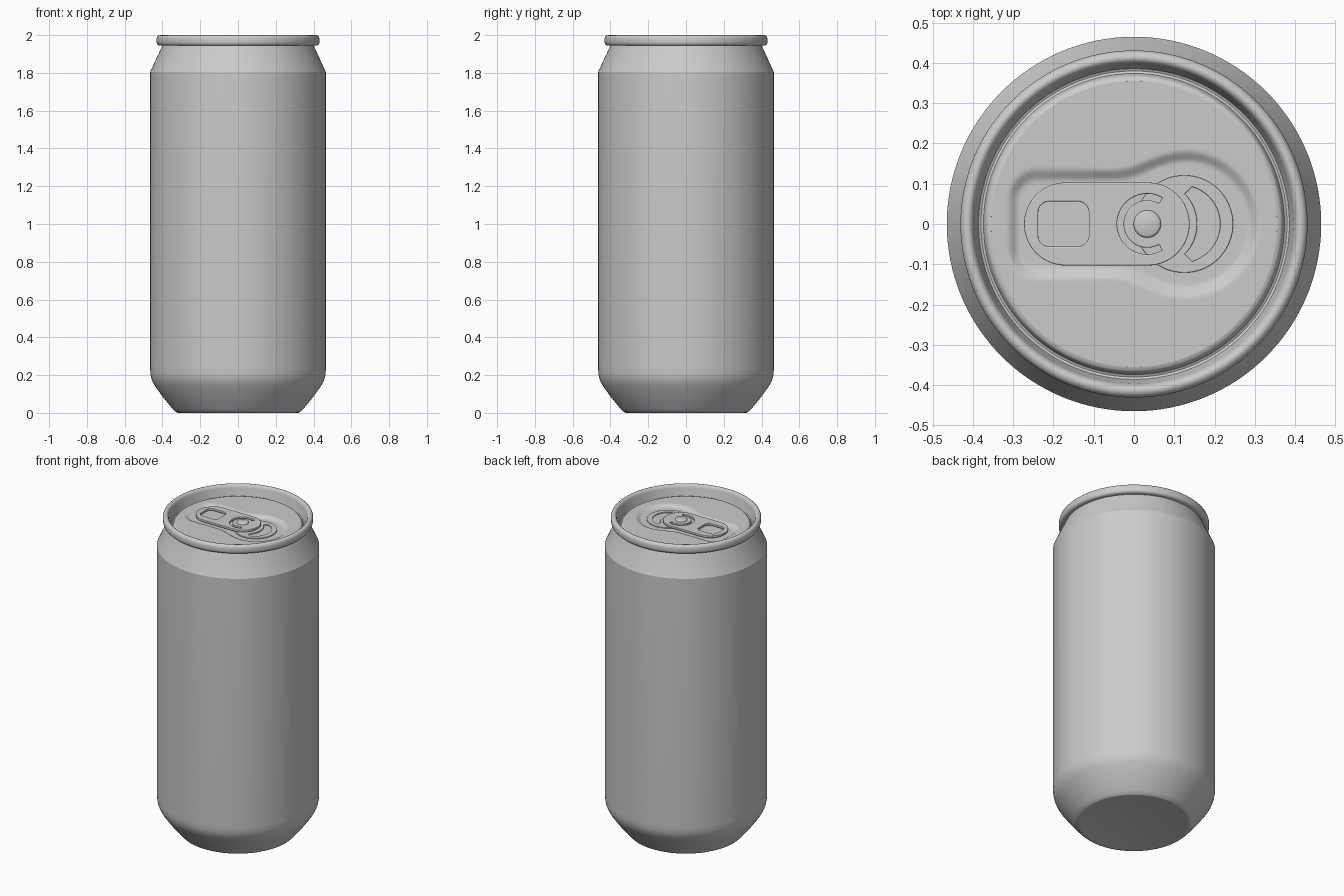
import bpy, bmesh, math

if "Cube" in bpy.data.objects:
    bpy.data.objects.remove(bpy.data.objects["Cube"])

metal = bpy.data.materials.new("aluminium grey")
metal.diffuse_color = (0.6, 0.6, 0.6, 1)
metal.use_nodes = True
metal.node_tree.nodes["Principled BSDF"].inputs["Base Color"].default_value = metal.diffuse_color


def finish(obj, angle):
    obj.data.materials.clear()
    obj.data.materials.append(metal)
    bpy.ops.object.select_all(action='DESELECT')
    obj.select_set(True)
    bpy.context.view_layer.objects.active = obj
    bpy.ops.object.shade_smooth_by_angle(angle=math.radians(angle))
    return obj


def lathe(name, profile, angle, seg=128, cx=0.0, height=None):
    """Revolve (radius, z) points around a vertical axis at x = cx."""
    bm = bmesh.new()
    rings = []
    for r, z in profile:
        n = 1 if r == 0 else seg
        ring = []
        for i in range(n):
            a = 2 * math.pi * i / seg
            x, y = cx + r * math.cos(a), r * math.sin(a)
            ring.append(bm.verts.new((x, y, z + (height(x, y) if height else 0))))
        rings.append(ring)
    for a, b in zip(rings, rings[1:]):
        for i in range(seg):
            j = (i + 1) % seg
            if len(a) == 1:
                bm.faces.new((a[0], b[j], b[i]))
            elif len(b) == 1:
                bm.faces.new((a[i], a[j], b[0]))
            else:
                bm.faces.new((a[i], a[j], b[j], b[i]))
    me = bpy.data.meshes.new(name)
    bm.to_mesh(me)
    bm.free()
    obj = bpy.data.objects.new(name, me)
    bpy.context.collection.objects.link(obj)
    return finish(obj, angle)


def arc(cx, cy, r, a0, a1, n=24):
    return [(cx + r * math.cos(math.radians(a0 + (a1 - a0) * i / n)),
             cy + r * math.sin(math.radians(a0 + (a1 - a0) * i / n))) for i in range(n + 1)]


def plate(name, outlines, z, half, bevel):
    """Filled flat plate; every outline after the first is a hole."""
    cu = bpy.data.curves.new(name, 'CURVE')
    cu.dimensions = '2D'
    cu.fill_mode = 'BOTH'
    cu.extrude, cu.bevel_depth, cu.bevel_resolution = half, bevel, 2
    for k, pts in enumerate(outlines):
        if k:
            pts = pts[::-1]
        sp = cu.splines.new('POLY')
        sp.points.add(len(pts) - 1)
        for p, (x, y) in zip(sp.points, pts):
            p.co = (x, y, 0, 1)
        sp.use_cyclic_u = True
    obj = bpy.data.objects.new(name, cu)
    obj.location.z = z
    bpy.context.collection.objects.link(obj)
    bpy.ops.object.select_all(action='DESELECT')
    obj.select_set(True)
    bpy.context.view_layer.objects.active = obj
    bpy.ops.object.convert(target='MESH')
    return finish(bpy.context.view_layer.objects.active, 35)


# can body: shallow dome, tapered base, straight wall, neck
lathe("can_body", [(0, .02), (.12, .017), (.22, .01), (.3, .002), (.312, 0), (.322, .001),
                   (.332, .006), (.345, .019), (.40, .087), (.44, .143), (.452, .164), (.46, .186),
                   (.464, .21), (.465, .235), (.465, 1.805), (.403, 1.94), (.40, 1.95)], 20)

# rolled rim with inner wall and countersink groove
lathe("rim", [(.398, 1.944), (.415, 1.944), (.424, 1.947), (.429, 1.954), (.431, 1.962),
              (.431, 1.982), (.428, 1.991), (.422, 1.997), (.414, 2.0), (.407, 1.998),
              (.401, 1.992), (.397, 1.98), (.389, 1.93), (.386, 1.921), (.380, 1.918),
              (.374, 1.921), (.371, 1.929), (.368, 1.939), (.363, 1.944), (.355, 1.946)], 40)


# lid panel with a soft keyhole-shaped recess
def recess(x, y):
    dx, dy, c = abs(x + .09) - .21 + .06, abs(y) - .122 + .06, .06
    box = math.hypot(max(dx, 0), max(dy, 0)) + min(max(dx, dy), 0) - c
    disc = math.hypot(x - .13, y) - .168
    h = max(.05 - abs(box - disc), 0) / .05
    d = min(box, disc) - h * h * .0125
    t = min(max((.016 - d) / .032, 0), 1)
    return -.015 * t * t * (3 - 2 * t)


lathe("lid_panel", [(.355 * (1 - i / 70), 1.946) for i in range(70)] + [(0, 1.946)],
      60, 160, height=recess)

# raised mouth panel with a crescent window
window = arc(.118, 0, .098, -75, 75, 28) + arc(.05, 0, .105, 52, -52, 16)[1:-1]
plate("mouth_panel", [arc(.125, 0, .119, 0, 355, 71), window], 1.933, .002, .002)

# pull tab: rounded plate with finger hole and C-shaped slot
outline = arc(.035, 0, .1, -90, 90, 40) + arc(-.17, 0, .1, 90, 270, 40)
finger = []
for sx, sy, a in ((1, 1, 0), (-1, 1, 90), (-1, -1, 180), (1, -1, 270)):
    finger += arc(-.175 + sx * .035, sy * .028, .031, a, a + 90, 8)
slot = arc(.033, 0, .078, 58, 302, 40) + arc(.033, 0, .056, 302, 58, 40)
plate("pull_tab", [outline, finger, slot], 1.948, .004, .003)

# rivet holding the tab
lathe("rivet", [(.034, 1.93), (.034, 1.958), (.032, 1.962), (.028, 1.964), (0, 1.964)], 50, 48, .033)
